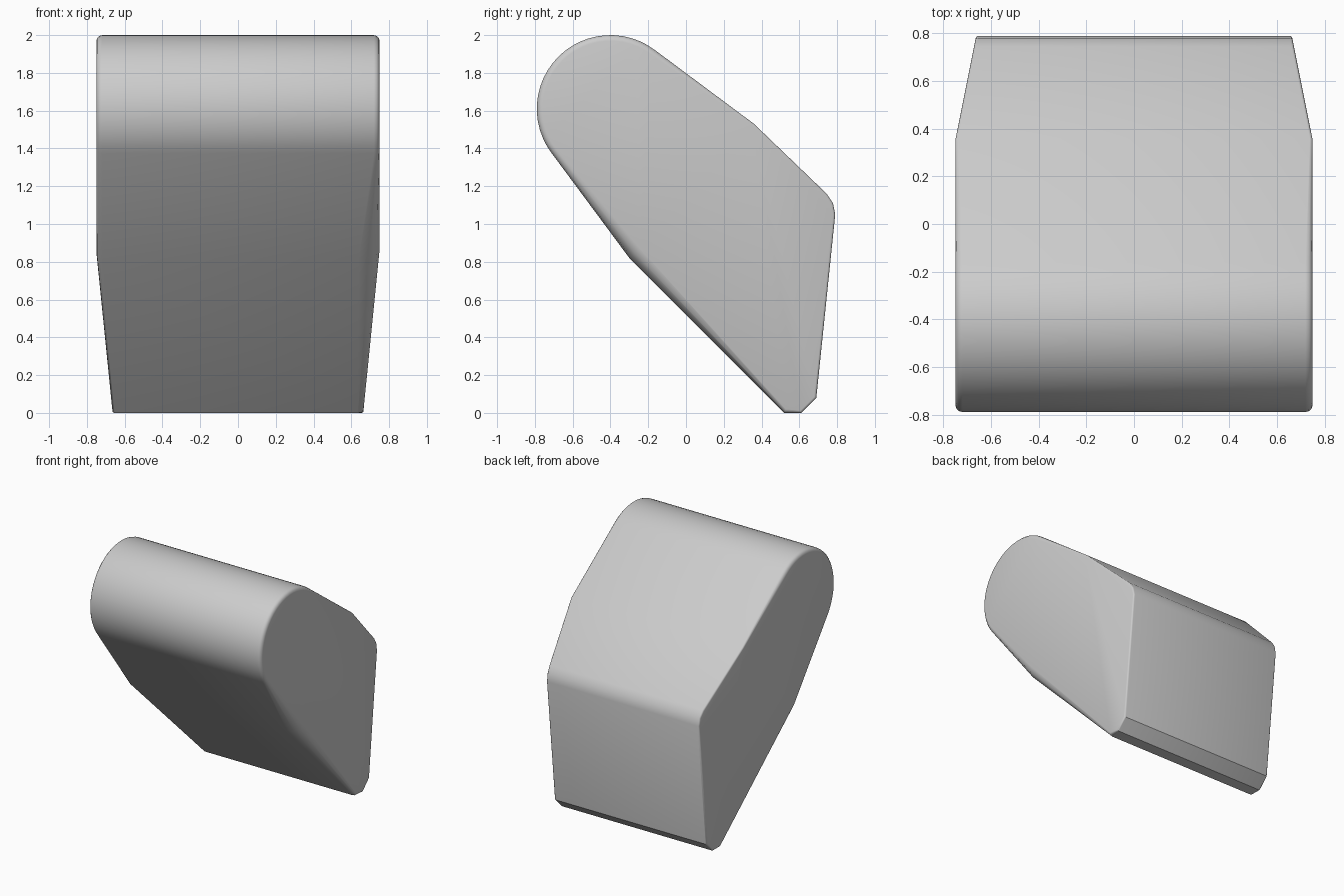
import bpy, bmesh, math
from mathutils import Vector

if "Cube" in bpy.data.objects:
    bpy.data.objects.remove(bpy.data.objects["Cube"], do_unlink=True)

grey = bpy.data.materials.new("plain grey")
grey.use_nodes = True
grey.diffuse_color = (0.6, 0.6, 0.6, 1)
grey.node_tree.nodes["Principled BSDF"].inputs["Base Color"].default_value = (0.6, 0.6, 0.6, 1)

WIDE, NARROW, ROUND = 0.75, 0.665, 0.03
STEPS = 24

# Side profile (y, z, half width): round head, then back, foot and front
profile = []
for i in range(STEPS + 1):
    a = math.radians(217.4 + (52.6 - 217.4) * i / STEPS)
    profile.append((-0.4 + 0.39 * math.cos(a), 1.61 + 0.39 * math.sin(a), WIDE))
shoulder = len(profile)
profile += [(0.36, 1.53, WIDE), (0.745, 1.16, 0.673), (0.778, 1.11, 0.667),
            (0.79, 1.05, NARROW), (0.69, 0.08, NARROW), (0.61, 0, NARROW),
            (0.52, 0, NARROW), (-0.3, 0.82, WIDE)]
count = len(profile)
front, foot = count - 1, count - 2


def inward(i):
    """Inward mitre direction of the profile at point i."""
    p, q, r = (Vector(profile[j % count][:2]) for j in (i - 1, i, i + 1))
    d1, d2 = (q - p).normalized(), (r - q).normalized()
    n = Vector((d1.y + d2.y, -d1.x - d2.x)).normalized()
    return n / max(0.5, n.dot(Vector((d1.y, -d1.x))))


def edge_size(i, side):
    """Depth and width of the softened edge at point i."""
    if i == front:
        return (0.075, 0.11) if side > 0 else (0.05, 0.03)
    if i == foot:
        return (0.02, 0.03) if side > 0 else (0.012, 0.012)
    return (ROUND, ROUND) if i < shoulder else (0.012, 0.012)


bm = bmesh.new()


def make_side(side):
    """Rounded rim and folded end face; returns the outer rim."""
    rings = []
    for k in range(4):
        t = math.radians(30 * k)
        ring = []
        for i, (y, z, w) in enumerate(profile):
            depth, width = edge_size(i, side)
            p = Vector((y, z)) + inward(i) * depth * (1 - math.cos(t))
            ring.append(bm.verts.new((side * (w - width * (1 - math.sin(t))), p.x, p.y)))
        rings.append(ring)
    for a, b in zip(rings, rings[1:]):
        for i in range(count):
            j = (i + 1) % count
            bm.faces.new((a[i], a[j], b[j], b[i]))
    cap = rings[-1]
    bm.faces.new(cap[:shoulder + 1] + [cap[front]])
    for i in range(shoulder + 1, front):
        bm.faces.new((cap[shoulder], cap[i], cap[i + 1]))
    return rings[0]


# Wall joining both sides
left, right = make_side(1), make_side(-1)
for i in range(count):
    j = (i + 1) % count
    bm.faces.new((left[i], left[j], right[j], right[i]))
bmesh.ops.recalc_face_normals(bm, faces=bm.faces)

mesh = bpy.data.meshes.new("wedge_body")
bm.to_mesh(mesh)
bm.free()
mesh.materials.append(grey)
body = bpy.data.objects.new("wedge_body", mesh)
bpy.context.collection.objects.link(body)
bpy.context.view_layer.objects.active = body
body.select_set(True)
bpy.ops.object.shade_smooth_by_angle(angle=math.radians(35))
